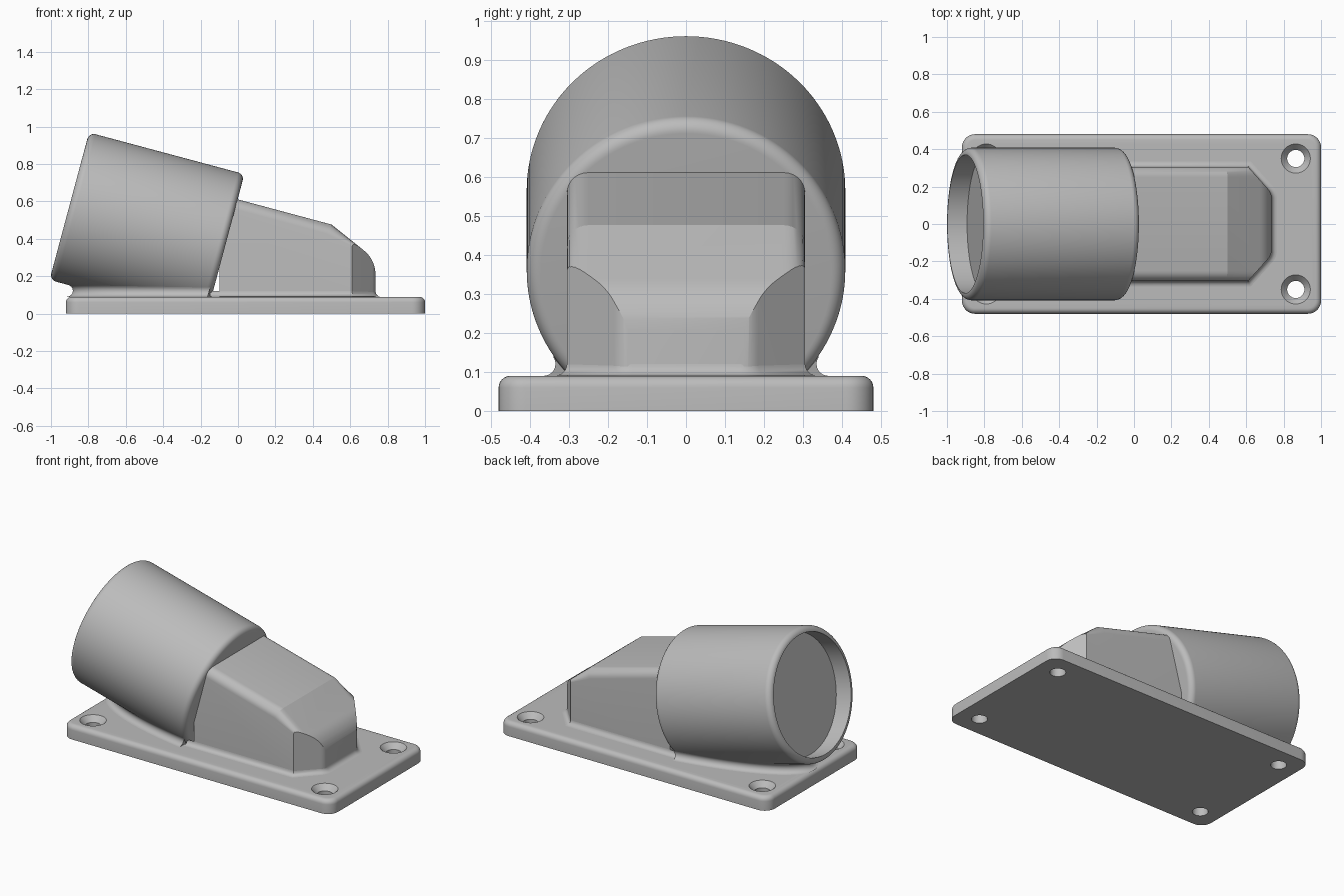
import bpy, bmesh
from math import sin, cos, radians, pi, tan
from mathutils import Vector, Matrix

if "Cube" in bpy.data.objects:
    bpy.data.objects.remove(bpy.data.objects["Cube"])

grey = bpy.data.materials.new("plain_grey")
grey.use_nodes = True
grey.diffuse_color = (0.5, 0.5, 0.5, 1)
grey.node_tree.nodes["Principled BSDF"].inputs["Base Color"].default_value = (0.5, 0.5, 0.5, 1)

TILT = radians(15)
AXIS = Vector((cos(TILT), 0, -sin(TILT)))
MOUTH = Vector((-0.902, 0, 0.574))      # centre of the open end
R, LENGTH, BORE, DEPTH = 0.408, 0.86, 0.37, 0.109
TOP = 0.09                              # plate thickness
HALF = 0.305                            # housing half width


def rounded(pts, n=8):
    """Closed 2D outline from (x, y, radius) corners."""
    out = []
    for i, (x, y, r) in enumerate(pts):
        p = Vector((x, y))
        if r == 0:
            out.append(p)
            continue
        a = (Vector(pts[i - 1][:2]) - p).normalized()
        b = (Vector(pts[(i + 1) % len(pts)][:2]) - p).normalized()
        half = a.angle(b) / 2
        centre = p + (a + b).normalized() * (r / sin(half))
        s = p + a * (r / tan(half)) - centre
        e = p + b * (r / tan(half)) - centre
        out += [centre + s.slerp(e, k / n) * r for k in range(n + 1)]
    return out


def finish(name, bm):
    bmesh.ops.recalc_face_normals(bm, faces=bm.faces)
    me = bpy.data.meshes.new(name)
    bm.to_mesh(me)
    bm.free()
    me.materials.append(grey)
    ob = bpy.data.objects.new(name, me)
    bpy.context.collection.objects.link(ob)
    return ob


def activate(ob):
    bpy.ops.object.select_all(action="DESELECT")
    ob.select_set(True)
    bpy.context.view_layer.objects.active = ob


def smooth(ob, angle=30):
    activate(ob)
    bpy.ops.object.shade_smooth_by_angle(angle=radians(angle))


def prism(points, direction):
    bm = bmesh.new()
    face = bm.faces.new([bm.verts.new(p) for p in points])
    ext = bmesh.ops.extrude_face_region(bm, geom=[face])
    verts = [g for g in ext["geom"] if isinstance(g, bmesh.types.BMVert)]
    bmesh.ops.translate(bm, verts=verts, vec=direction)
    bmesh.ops.recalc_face_normals(bm, faces=bm.faces)
    return bm


def lathe(profile, steps):
    bm = bmesh.new()
    vs = [bm.verts.new((p[0], 0, p[1])) for p in profile]
    es = [bm.edges.new(pair) for pair in zip(vs, vs[1:])]
    bmesh.ops.spin(bm, geom=vs + es, cent=(0, 0, 0), axis=(0, 0, 1),
                   angle=2 * pi, steps=steps)
    bmesh.ops.remove_doubles(bm, verts=bm.verts, dist=1e-5)
    return bm


def loft(rows, closed=False):
    bm = bmesh.new()
    grid = [[bm.verts.new(p) for p in row] for row in rows]
    n = len(rows[0])
    for r0, r1 in zip(grid, grid[1:]):
        for k in range(n if closed else n - 1):
            j = (k + 1) % n
            bm.faces.new((r0[k], r0[j], r1[j], r1[k]))
    return bm


def boolean(ob, cutter, operation):
    cutter.hide_render = True
    mod = ob.modifiers.new("cut", "BOOLEAN")
    mod.operation, mod.solver, mod.object = operation, "EXACT", cutter
    activate(ob)
    bpy.ops.object.modifier_apply(modifier=mod.name)
    bpy.data.objects.remove(cutter)


# Base plate with rounded corners and a rounded top edge
corners = [(-0.92, -0.48), (1, -0.48), (1, 0.48), (-0.92, 0.48)]
outline = rounded([(x, y, 0.07) for x, y in corners])
bm = prism([(p.x, p.y, 0) for p in outline], (0, 0, TOP))
rim = [e for e in bm.edges if all(v.co.z > TOP - 0.001 for v in e.verts)]
bmesh.ops.bevel(bm, geom=rim, offset=0.03, segments=6, profile=0.5, affect="EDGES")
plate = finish("base_plate", bm)

# Countersunk screw holes
for hx in (-0.79, 0.865):
    for hy in (-0.35, 0.35):
        bm = lathe([(0, -0.05), (0.046, -0.05), (0.046, 0.055), (0.078, TOP),
                    (0.078, 0.12), (0, 0.12)], 40)
        bmesh.ops.translate(bm, verts=bm.verts, vec=(hx, hy, 0))
        boolean(plate, finish("hole_cutter", bm), "DIFFERENCE")
smooth(plate)

# Tilted socket with a shallow bore, trimmed inside the plate
bm = lathe(rounded([(0, DEPTH, 0), (BORE, DEPTH, 0), (BORE, 0, 0),
                    (R, 0, 0.036), (R, LENGTH, 0.036), (0, LENGTH, 0)]), 128)
bm.transform(Matrix.Translation(MOUTH) @ Matrix.Rotation(pi / 2 + TILT, 4, "Y"))
bmesh.ops.bisect_plane(bm, geom=bm.verts[:] + bm.edges[:] + bm.faces[:],
                       plane_co=(0, 0, 0.04), plane_no=(0, 0, 1), clear_inner=True)
smooth(finish("socket", bm))

# Blended fillet between socket and plate, following their crossing ellipse
fr = 0.032
zc = TOP + fr
b = R + fr
x0 = MOUTH.x + (MOUTH.z - zc) / tan(TILT)
rows = []
for i in range(-48, 49):
    t = radians(62) * i / 48
    p = Vector((x0 - b / sin(TILT) * cos(t), b * sin(t), zc))
    rel = p - MOUTH
    inward = (AXIS * rel.dot(AXIS) - rel).normalized()
    row = [p + Vector((0, 0, -1)).slerp(inward, k / 10) * fr for k in range(11)]
    row.append(Vector((x0 + (p.x - x0) * 0.85, p.y * 0.85, 0.07)))
    rows.append(row)
bm = loft(rows, closed=True)
cut = bmesh.ops.bisect_plane(bm, geom=bm.verts[:] + bm.edges[:] + bm.faces[:],
                             plane_co=MOUTH + AXIS * (LENGTH - 0.02),
                             plane_no=AXIS, clear_outer=True)
ends = [g for g in cut["geom_cut"] if isinstance(g, bmesh.types.BMEdge)]
bmesh.ops.holes_fill(bm, edges=ends, sides=0)
smooth(finish("socket_fillet", bm))

# Housing: sloped side profile with rounded upper edges
side = rounded([(-0.1, 0.04, 0), (-0.1, 0.637, 0), (0.5, 0.476, 0),
                (0.735, 0.288, 0.165), (0.735, 0.04, 0)], 10)
bm = prism([(p.x, -HALF, p.y) for p in side], (0, 2 * HALF, 0))
ridge = [e for e in bm.edges
         if abs(e.verts[0].co.y - e.verts[1].co.y) < 0.001
         and min(v.co.z for v in e.verts) > 0.3
         and min(v.co.x for v in e.verts) < 0.55]
bmesh.ops.bevel(bm, geom=ridge, offset=0.055, segments=7, profile=0.5, affect="EDGES")
housing = finish("housing", bm)

# Chamfer the housing's two outer corners
plan = rounded([(-0.3, 0.5, 0), (0.435, 0.5, 0), (0.736, 0.165, 0.07),
                (0.736, -0.165, 0.07), (0.435, -0.5, 0), (-0.3, -0.5, 0)])
bm = prism([(p.x, p.y, -0.1) for p in plan], (0, 0, 1))
boolean(housing, finish("corner_cutter", bm), "INTERSECT")
smooth(housing, 20)

# Fillet skirt around the foot of the housing
path = rounded([(-0.15, HALF, 0), (0.61, HALF, 0), (0.735, 0.165, 0.07),
                (0.735, -0.165, 0.07), (0.61, -HALF, 0), (-0.15, -HALF, 0)])
rows = []
for i, p in enumerate(path):
    before = (p - path[i - 1]).normalized() if i else Vector((1, 0))
    after = (path[i + 1] - p).normalized() if i + 1 < len(path) else Vector((-1, 0))
    mid = (before + after).normalized()
    out = Vector((-mid.y, mid.x)) / mid.dot(before)
    row = []
    for k in range(7):
        a = pi / 2 * k / 6
        q = p + out * 0.03 * (1 - cos(a))
        row.append((q.x, q.y, TOP + 0.001 + 0.03 * (1 - sin(a))))
    rows.append(row)
smooth(finish("housing_fillet", loft(rows)))
